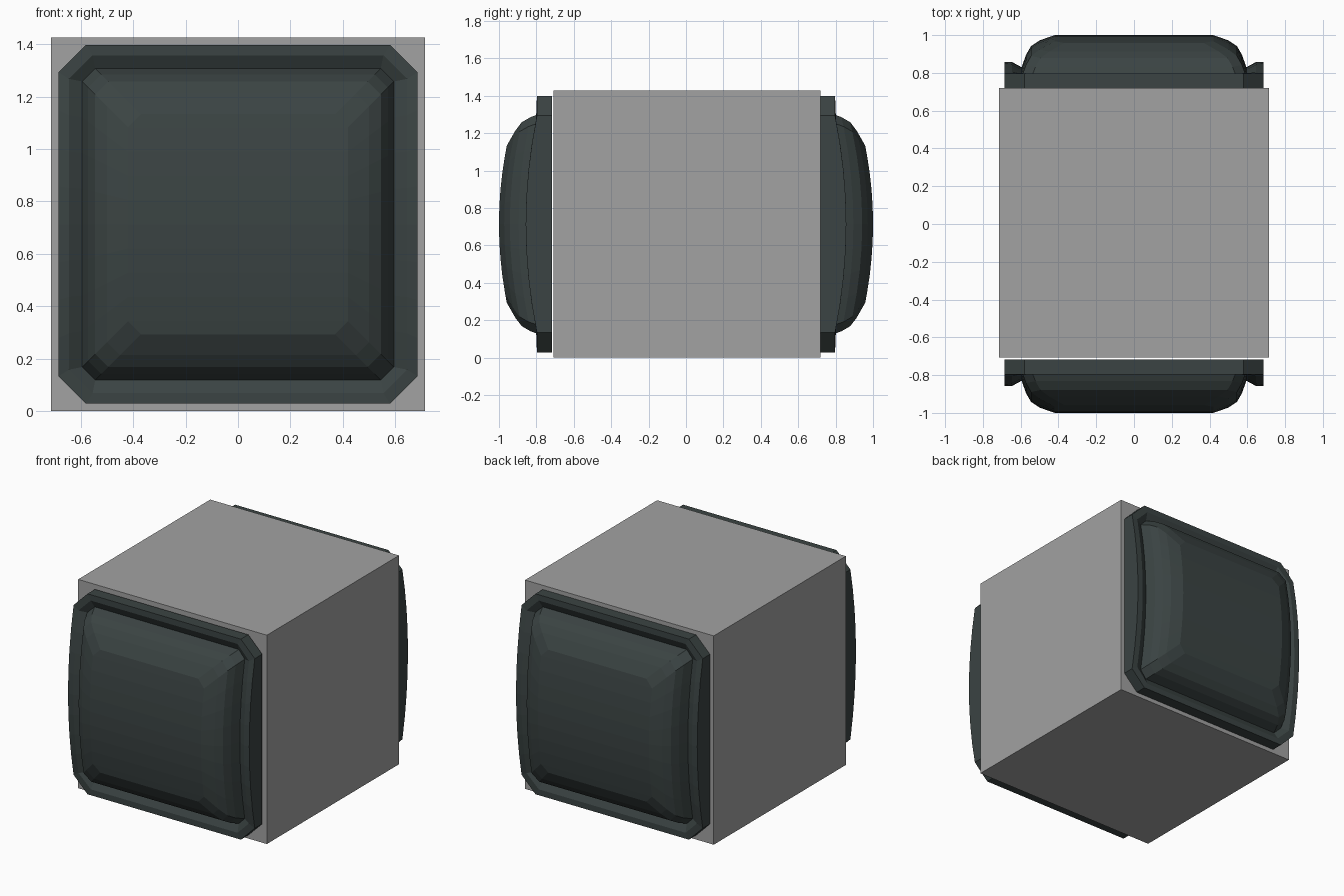
import bpy, bmesh

if "Cube" in bpy.data.objects:
    bpy.data.objects.remove(bpy.data.objects["Cube"], do_unlink=True)


def make_material(name, color):
    mat = bpy.data.materials.new(name)
    mat.use_nodes = True
    mat.diffuse_color = color
    mat.node_tree.nodes["Principled BSDF"].inputs["Base Color"].default_value = color
    return mat


def add_object(name, bm, mat):
    bmesh.ops.recalc_face_normals(bm, faces=bm.faces)
    mesh = bpy.data.meshes.new(name)
    bm.to_mesh(mesh)
    bm.free()
    mesh.materials.append(mat)
    obj = bpy.data.objects.new(name, mesh)
    bpy.context.collection.objects.link(obj)
    return obj


grey = make_material("plain grey", (0.36, 0.36, 0.36, 1))
dark = make_material("dark slate", (0.043, 0.057, 0.056, 1))

MID_Z = 0.713
STEPS = 8        # strips up the curved face
STRAIGHT = 0.58  # the bow fades out at this height from the middle

# Central block
bm = bmesh.new()
bmesh.ops.create_cube(bm, size=1)
block = add_object("block", bm, grey)
block.scale = (1.427, 1.427, 1.427)
block.location = (0, 0.006, MID_Z)

# Pad cross-section: half size, corner cut, depth, bow
RINGS = [
    (0.685, 0.105, 0.717, 0),
    (0.685, 0.105, 0.797, 0.06),
    (0.645, 0.09, 0.797, 0.06),
    (0.595, 0.05, 0.77, 0.06),
    (0.572, 0.05, 0.83, 0.065),
    (0.545, 0.05, 0.87, 0.072),
    (0.50, 0.05, 0.892, 0.08),
    (0.42, 0.05, 0.92, 0.08),
]


def ring_verts(bm, half, cut, depth, bow, side):
    """Cut-corner square whose upright sides bow outward."""
    s = half - cut
    levels = [s * (2 * i / STEPS - 1) for i in range(STEPS + 1)]
    outline = [(half, z) for z in levels] + [(s, half), (-s, half)]
    outline += [(-half, z) for z in reversed(levels)] + [(-s, -half), (s, -half)]
    verts = []
    for x, z in outline:
        y = depth + bow * max(0, 1 - (z / STRAIGHT) ** 2)
        verts.append(bm.verts.new((x, side * y, z + MID_Z)))
    return verts


def make_pad(name, side):
    bm = bmesh.new()
    rings = [ring_verts(bm, *ring, side) for ring in RINGS]
    count = len(rings[0])
    for a, b in zip(rings, rings[1:]):
        for i in range(count):
            j = (i + 1) % count
            bm.faces.new((a[i], a[j], b[j], b[i]))
    # Flat back, then the crown in level strips from bottom to top
    bm.faces.new(rings[0])
    top = rings[-1]
    for i in range(-1, STEPS + 1):
        left = count - 3 - i
        bm.faces.new((top[i], top[i + 1], top[left - 1], top[left]))
    return add_object(name, bm, dark)


make_pad("front_pad", -1)
make_pad("back_pad", 1)
